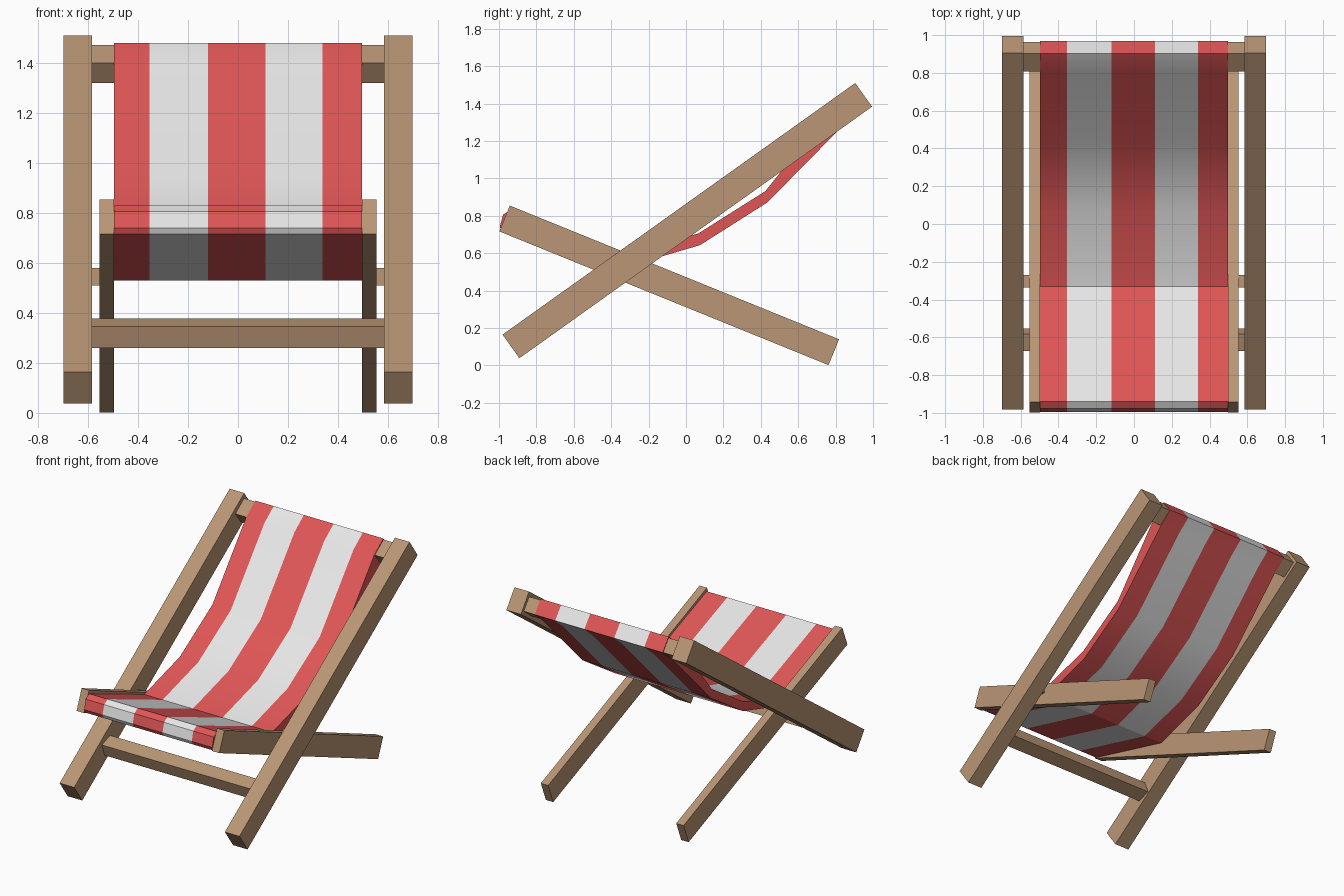
import bpy, bmesh, math

if "Cube" in bpy.data.objects:
    bpy.data.objects.remove(bpy.data.objects["Cube"])


def mat(name, col):
    m = bpy.data.materials.new(name)
    m.diffuse_color = (*col, 1)
    m.use_nodes = True
    m.node_tree.nodes["Principled BSDF"].inputs["Base Color"].default_value = m.diffuse_color
    return m


WOOD = mat("wood", (0.49, 0.305, 0.178))
RED = mat("red_canvas", (0.745, 0.093, 0.093))
WHITE = mat("white_canvas", (0.8, 0.8, 0.8))


def extrude_x(name, profile, xs, mats, mirror=False):
    """Extrude a (y, z) profile through the x stations; materials alternate per section."""
    bm = bmesh.new()
    rings = [[bm.verts.new((x, y, z)) for y, z in profile] for x in xs]
    n = len(profile)
    for k in range(len(xs) - 1):
        a, b = rings[k], rings[k + 1]
        for i in range(n):
            j = (i + 1) % n
            f = bm.faces.new((a[i], a[j], b[j], b[i]))
            f.material_index = k % len(mats)
    bm.faces.new(rings[0])
    bm.faces.new(rings[-1]).material_index = (len(xs) - 2) % len(mats)
    bmesh.ops.recalc_face_normals(bm, faces=bm.faces)
    me = bpy.data.meshes.new(name)
    bm.to_mesh(me)
    bm.free()
    for m in mats:
        me.materials.append(m)
    ob = bpy.data.objects.new(name, me)
    bpy.context.collection.objects.link(ob)
    if mirror:
        ob.modifiers.new("Mirror", 'MIRROR').use_mirror_merge = False
    return ob


def bar(name, centre, length, width, angle, x0, x1, mirror=False):
    """Wooden bar, rectangular in side view and tilted about x."""
    c, s = math.cos(math.radians(angle)), math.sin(math.radians(angle))
    corners = [(-1, -1), (1, -1), (1, 1), (-1, 1)]
    prof = [(centre[0] + (u * length * c - v * width * s) / 2,
             centre[1] + (u * length * s + v * width * c) / 2) for u, v in corners]
    return extrude_x(name, prof, [x0, x1], [WOOD], mirror)


# Side rails of the two crossing frames
bar("back_frame_rail", (0.007, 0.774), 2.316, 0.155, 35.5, 0.585, 0.698, True)
bar("seat_frame_rail", (-0.09, 0.428), 1.90, 0.149, -22.1, 0.497, 0.554, True)

# Pivots and cross bars
bar("pivot", (-0.303, 0.545), 0.066, 0.07, 0, 0.55, 0.59, True)
bar("top_cross_bar", (0.885, 1.397), 0.12, 0.10, 37, -0.59, 0.59)
bar("lower_cross_bar", (-0.613, 0.319), 0.096, 0.09, 20, -0.59, 0.59)

# Striped canvas sling, wrapped over the top bar and the front edge
sling = [(-0.94, 0.83), (-0.33, 0.592), (0.065, 0.705), (0.425, 0.932),
         (0.797, 1.40), (0.902, 1.481), (0.968, 1.395), (0.869, 1.312),
         (0.436, 0.872), (0.075, 0.643), (-0.31, 0.53),
         (-0.985, 0.715), (-0.996, 0.74), (-0.978, 0.806)]
canvas = extrude_x("canvas_sling", sling, [-0.497, -0.354, -0.12, 0.111, 0.338, 0.497],
                   [RED, WHITE])
bpy.context.view_layer.objects.active = canvas
canvas.select_set(True)
bpy.ops.object.shade_smooth_by_angle(angle=math.radians(30))
